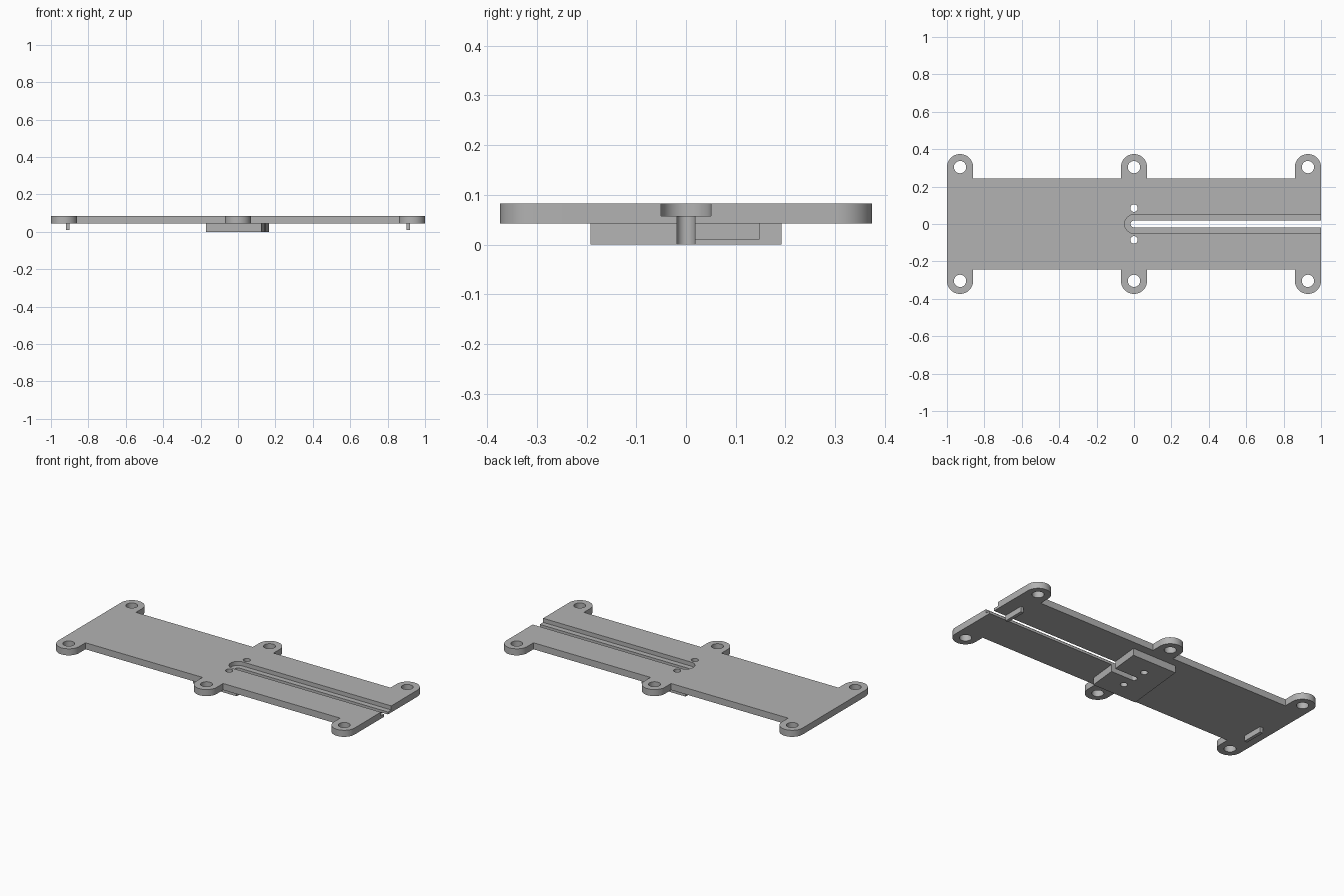
import bpy
import bmesh
from math import cos, sin, pi, radians

cube = bpy.data.objects.get("Cube")
if cube:
    bpy.data.objects.remove(cube, do_unlink=True)

grey = bpy.data.materials.new("plain grey")
grey.use_nodes = True
grey.diffuse_color = (0.45, 0.45, 0.45, 1)
grey.node_tree.nodes["Principled BSDF"].inputs["Base Color"].default_value = grey.diffuse_color

UNDER, FLOOR, TOP = 0.043, 0.058, 0.083   # plate underside, groove floor, plate top
HALF_WIDTH, EAR_Y, EAR_R = 0.243, 0.304, 0.07
EAR_X = (0.93, 0, -0.93)


def arc(cx, cy, r, start, end, steps=24):
    return [(cx + r * cos(start + (end - start) * i / steps),
             cy + r * sin(start + (end - start) * i / steps)) for i in range(steps + 1)]


def prism(name, outline, low, high):
    """Extrude a counter-clockwise outline from low to high."""
    bm = bmesh.new()
    face = bm.faces.new([bm.verts.new((x, y, low)) for x, y in outline])
    top = bmesh.ops.extrude_face_region(bm, geom=[face])["geom"]
    for v in top:
        if isinstance(v, bmesh.types.BMVert):
            v.co.z = high
    bmesh.ops.recalc_face_normals(bm, faces=bm.faces)
    mesh = bpy.data.meshes.new(name)
    bm.to_mesh(mesh)
    bm.free()
    mesh.materials.append(grey)
    obj = bpy.data.objects.new(name, mesh)
    bpy.context.collection.objects.link(obj)
    return obj


def combine(target, tool, operation):
    """Apply a boolean and discard the tool."""
    bpy.context.view_layer.objects.active = target
    mod = target.modifiers.new(operation, "BOOLEAN")
    mod.operation, mod.solver, mod.object = operation, "EXACT", tool
    bpy.ops.object.modifier_apply(modifier=mod.name)
    bpy.data.objects.remove(tool, do_unlink=True)


def slot_outline(r):
    return arc(0, 0, r, pi / 2, 3 * pi / 2) + [(1.1, -r), (1.1, r)]


# Plate outline with three rounded ears along each long side
side = []
for cx in EAR_X:
    side += [(cx + EAR_R, HALF_WIDTH)] + arc(cx, EAR_Y, EAR_R, 0, pi) + [(cx - EAR_R, HALF_WIDTH)]
plate = prism("mounting_plate", side + [(-x, -y) for x, y in side], UNDER, TOP)

# Slanted block under the middle, sunk slightly into the plate
block = prism("slanted_block", [(-0.17, -0.192), (0.125, -0.192), (0.165, 0.192), (-0.13, 0.192)],
              0, UNDER + 0.007)
combine(plate, block, "UNION")

# Thin tabs below each end, on opposite sides of the centre line
for s in (1, -1):
    tab = prism("end_tab", [(s * x, s * y) for x, y in
                            ((0.9, 0.016), (0.92, 0.016), (0.92, 0.148), (0.9, 0.148))],
                0.01, UNDER + 0.007)
    combine(plate, tab, "UNION")

# Shallow groove and the narrow slot through it
combine(plate, prism("groove_cutter", slot_outline(0.05), FLOOR, 0.2), "DIFFERENCE")
combine(plate, prism("slot_cutter", slot_outline(0.018), -0.1, 0.2), "DIFFERENCE")

# Screw holes in the ears and two pin holes beside the slot
holes = [(x, s * EAR_Y, 0.033) for x in EAR_X for s in (1, -1)]
holes += [(0, s * 0.085, 0.02) for s in (1, -1)]
for x, y, r in holes:
    combine(plate, prism("hole_cutter", arc(x, y, r, 0, 2 * pi, 32)[:-1], -0.1, 0.2), "DIFFERENCE")

# Smooth the curved walls, keep corners sharp
bpy.ops.object.select_all(action="DESELECT")
plate.select_set(True)
bpy.context.view_layer.objects.active = plate
bpy.ops.object.shade_smooth_by_angle(angle=radians(30))
